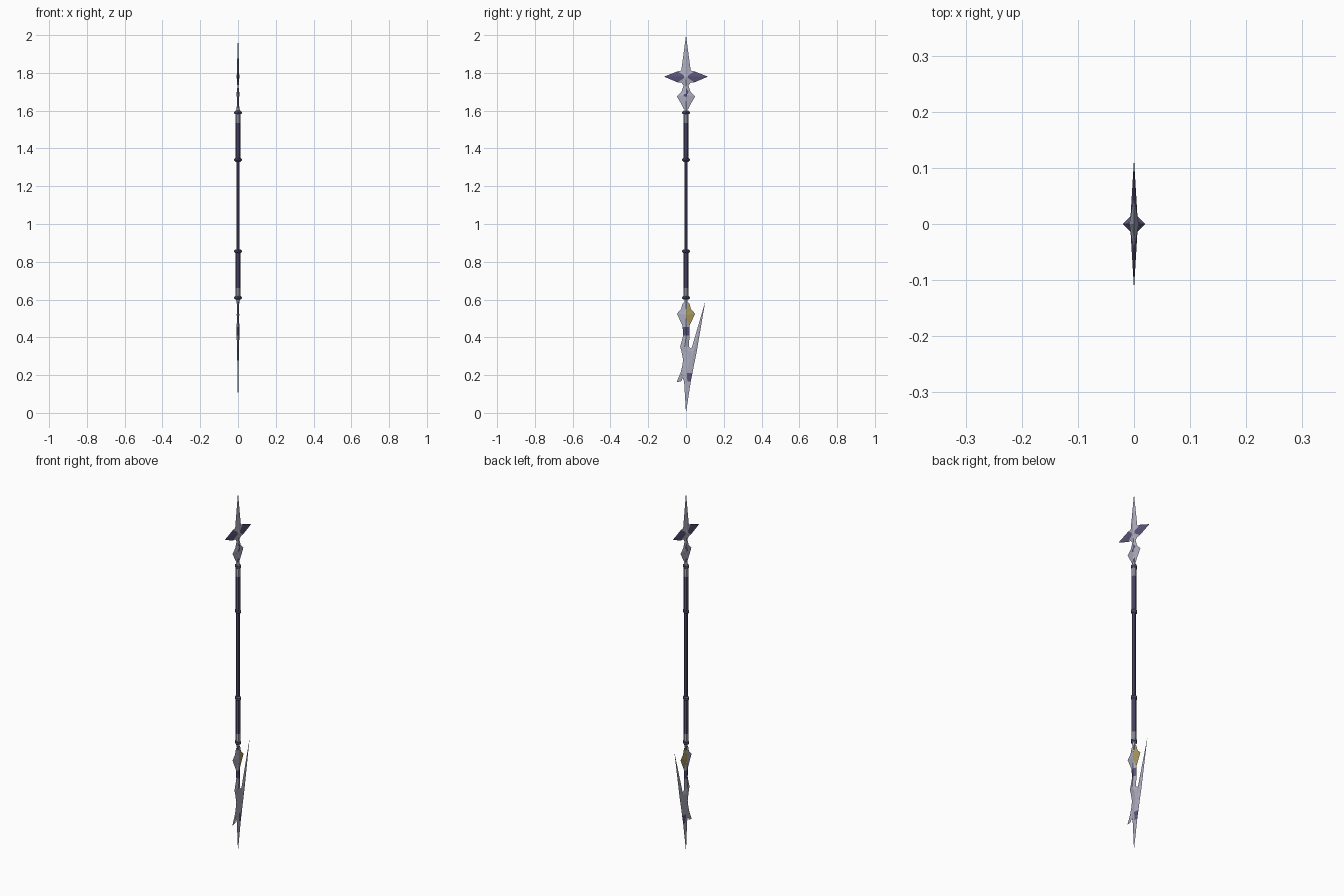
import bpy, bmesh, math

if "Cube" in bpy.data.objects:
    bpy.data.objects.remove(bpy.data.objects["Cube"])

def material(name, rgb):
    m = bpy.data.materials.new(name)
    m.diffuse_color = (*rgb, 1)
    m.use_nodes = True
    m.node_tree.nodes["Principled BSDF"].inputs["Base Color"].default_value = m.diffuse_color
    return m

SILVER, PURPLE, GOLD = 0, 1, 2
MATS = [material("silver", (0.42, 0.42, 0.52)),
        material("dark purple", (0.105, 0.092, 0.20)),
        material("dull gold", (0.40, 0.32, 0.11))]

def finish(name, bm, colour):
    """Make the object; colour(y, z) of the face centre picks the material."""
    bmesh.ops.remove_doubles(bm, verts=bm.verts, dist=1e-5)
    bmesh.ops.recalc_face_normals(bm, faces=bm.faces)
    for f in bm.faces:
        c = f.calc_center_median()
        f.material_index = colour(c.y, c.z)
    me = bpy.data.meshes.new(name)
    bm.to_mesh(me)
    bm.free()
    for m in MATS:
        me.materials.append(m)
    ob = bpy.data.objects.new(name, me)
    bpy.context.collection.objects.link(ob)

def silver(y, z):
    return SILVER

def purple(y, z):
    return PURPLE

def fan(name, outline, centre, t, colour=silver):
    """Flat outline in the yz plane rising to a peak on both sides."""
    bm = bmesh.new()
    ring = [bm.verts.new((0, y, z)) for y, z in outline]
    for s in (1, -1):
        peak = bm.verts.new((s * t, *centre))
        for i, v in enumerate(ring):
            bm.faces.new((v, ring[(i + 1) % len(ring)], peak))
    finish(name, bm, colour)

def ridge(name, rows, colour=silver):
    """Blade with a central ridge; rows are (z, left y, right y, half thickness)."""
    bm = bmesh.new()
    rings = []
    for z, l, r, t in rows:
        m = (l + r) / 2
        if r - l < 1e-6:
            rings.append([bm.verts.new((0, l, z))] * 4)
        else:
            rings.append([bm.verts.new(p) for p in
                          ((0, l, z), (t, m, z), (0, r, z), (-t, m, z))])
    for a, b in zip(rings, rings[1:]):
        for i in range(4):
            j = (i + 1) % 4
            bm.faces.new(list(dict.fromkeys((a[i], a[j], b[j], b[i]))))
    for r in (rings[0], rings[-1]):
        if r[0] is not r[1]:
            bm.faces.new(r)
    finish(name, bm, colour)

def lathe(name, profile, sides, colour):
    """Faceted turned part from (z, radius) points."""
    bm = bmesh.new()
    rings = [[bm.verts.new((r * math.cos(2 * math.pi * i / sides),
                            r * math.sin(2 * math.pi * i / sides), z))
              for i in range(sides)] for z, r in profile]
    for a, b in zip(rings, rings[1:]):
        for i in range(sides):
            j = (i + 1) % sides
            bm.faces.new((a[i], a[j], b[j], b[i]))
    bm.faces.new(rings[0])
    bm.faces.new(rings[-1])
    finish(name, bm, colour)

def mirrored(half):
    """Close a right-hand outline (top to bottom) with its left half."""
    return half + [(-y, z) for y, z in reversed(half) if y > 0]

# Shaft and the two thicker grips with silver outer ends
lathe("shaft", [(0.60, 0.009), (1.60, 0.009)], 8, purple)
for name, inner, mid, outer in (("upper_grip", 1.34, 1.535, 1.59),
                                ("lower_grip", 0.855, 0.66, 0.61)):
    lathe(name, [(inner, 0.013), (mid, 0.013), (outer, 0.013)], 8,
          lambda y, z: SILVER if z > 1.53 or z < 0.66 else PURPLE)

# Pointed collars
for i, z in enumerate((1.59, 1.34, 0.855, 0.61)):
    lathe(f"collar_{i + 1}", [(z - 0.011, 0.012), (z - 0.004, 0.02),
                              (z + 0.004, 0.02), (z + 0.011, 0.012)], 4, purple)

# Necks joining the shaft to the heads
lathe("upper_neck", [(1.595, 0.012), (1.615, 0.007), (1.65, 0.005)], 6, silver)
lathe("lower_neck", [(0.605, 0.012), (0.585, 0.007), (0.55, 0.005)], 6, silver)

# Four-pointed star head
fan("star_head", mirrored([(0, 2.0), (0.025, 1.812), (0.045, 1.808), (0.116, 1.78),
                           (0.045, 1.75), (0.025, 1.748), (0.009, 1.73), (0, 1.68)]),
    (0, 1.78), 0.007,
    lambda y, z: PURPLE if abs(y) > 0.026 else SILVER)
fan("star_core", mirrored([(0, 1.825), (0.045, 1.78), (0, 1.735)]), (0, 1.78), 0.0085)

# Winged guard below the star, with a purple inlay
fan("upper_guard", mirrored([(0, 1.76), (0.01, 1.74), (0.024, 1.70), (0.048, 1.675),
                             (0.022, 1.63), (0.012, 1.61), (0, 1.605)]),
    (0, 1.685), 0.007)
fan("guard_inlay", [(0, 1.75), (0.02, 1.705), (0.014, 1.655), (0, 1.64),
                    (-0.03, 1.67), (-0.024, 1.69), (-0.004, 1.695)],
    (0, 1.685), 0.0085, purple)

# Lower guard, gold on one side
fan("lower_guard", mirrored([(0, 0.59), (0.018, 0.58), (0.026, 0.55), (0.048, 0.525),
                             (0.02, 0.465), (0, 0.43)]),
    (0, 0.52), 0.007, lambda y, z: GOLD if y > 0.002 else SILVER)

# Blade body with purple bands
ridge("blade", [(0.50, -0.014, 0.014, 0.006), (0.455, -0.018, 0.018, 0.007),
                (0.41, -0.015, 0.018, 0.007), (0.35, -0.031, 0.016, 0.006),
                (0.325, -0.024, 0.045, 0.005), (0.28, -0.015, 0.047, 0.004),
                (0.21, -0.026, 0.034, 0.003), (0.165, -0.010, 0.025, 0.002),
                (0, 0, 0, 0)],
      lambda y, z: PURPLE if 0.41 < z < 0.455 or (0.165 < z < 0.21 and y > 0.004)
      else SILVER)

# Long side spike and small rear hook
ridge("side_spike", [(0.59, 0.102, 0.102, 0), (0.35, 0.032, 0.061, 0.004),
                     (0.32, 0.018, 0.056, 0.004), (0.25, 0.01, 0.0415, 0.003)])
fan("rear_hook", [(-0.014, 0.27), (-0.028, 0.215), (-0.05, 0.162), (-0.024, 0.168),
                  (-0.016, 0.19), (-0.008, 0.215)], (-0.024, 0.205), 0.003)
